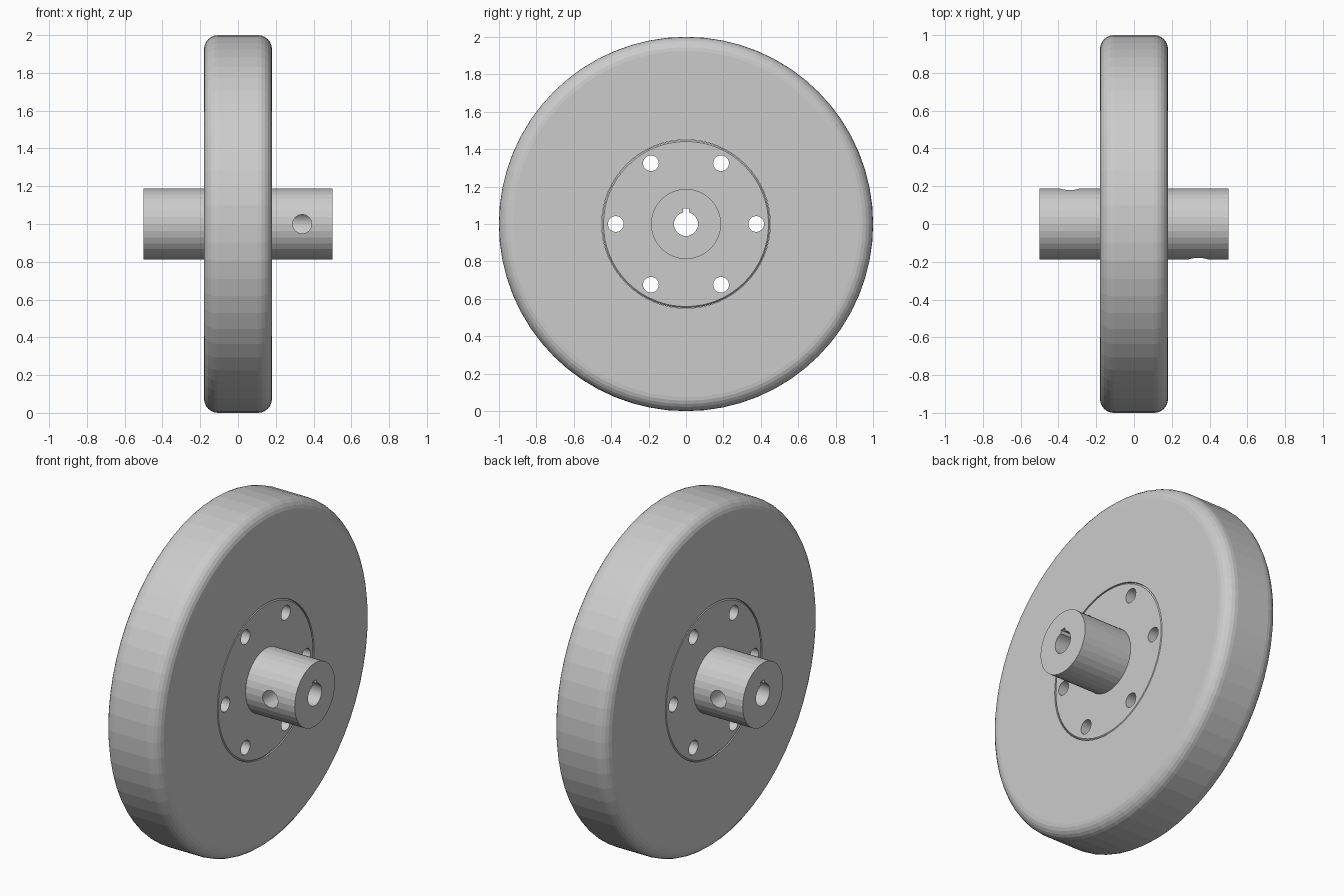
import bpy, bmesh
from math import pi, sin, cos
from mathutils import Matrix, Vector

if "Cube" in bpy.data.objects:
    bpy.data.objects.remove(bpy.data.objects["Cube"])

CZ = 1.0  # axle height


def finish(name, bm):
    bmesh.ops.recalc_face_normals(bm, faces=bm.faces[:])
    mesh = bpy.data.meshes.new(name)
    bm.to_mesh(mesh)
    bm.free()
    ob = bpy.data.objects.new(name, mesh)
    bpy.context.collection.objects.link(ob)
    return ob


def revolve(name, profile, segments):
    """Spin a closed (x, radius) profile round the axle."""
    bm = bmesh.new()
    rings = []
    for i in range(segments):
        a = 2 * pi * i / segments
        rings.append([bm.verts.new((x, r * cos(a), CZ + r * sin(a))) for x, r in profile])
    n = len(profile)
    for i in range(segments):
        p, q = rings[i], rings[(i + 1) % segments]
        for j in range(n):
            k = (j + 1) % n
            bm.faces.new((p[j], p[k], q[k], q[j]))
    return finish(name, bm)


def rod(name, centre, radius, length, axis):
    rot = Vector((0, 0, 1)).rotation_difference(Vector(axis)).to_matrix().to_4x4()
    bm = bmesh.new()
    bmesh.ops.create_cone(bm, cap_ends=True, segments=32, radius1=radius, radius2=radius,
                          depth=length, matrix=Matrix.Translation(centre) @ rot)
    return finish(name, bm)


def cut(ob, cutters):
    bpy.context.view_layer.objects.active = ob
    for c in cutters:
        c.hide_render = True
        m = ob.modifiers.new("cut", 'BOOLEAN')
        m.operation, m.solver, m.object = 'DIFFERENCE', 'EXACT', c
        bpy.ops.object.modifier_apply(modifier=m.name)
        bpy.data.objects.remove(c)


# Tyre: thick ring with rounded shoulders
W, F = 0.18, 0.075
shoulder = [(W - F + F * cos(a), 1 - F + F * sin(a)) for a in (pi / 2 * i / 6 for i in range(7))]
profile = [(W, 0.45)] + shoulder + [(-x, r) for x, r in reversed(shoulder)] + [(-W, 0.45)]
revolve("tyre", profile, 64)

# Flange: flush disc with a fine chamfer and six bolt holes
C = 0.008
half = [(W, 0.18), (W, 0.449 - C), (W - C, 0.449)]
flange = revolve("flange", half + [(-x, r) for x, r in reversed(half)], 64)
cut(flange, [rod("bolt_cutter", (0, 0.375 * cos(a), CZ + 0.375 * sin(a)), 0.042, 1, (1, 0, 0))
             for a in (pi / 3 * i for i in range(6))])

# Hub: long bored barrel with keyway and a set-screw hole at each end
hub = revolve("hub", [(0.5, 0.064), (0.5, 0.187), (-0.5, 0.187), (-0.5, 0.064)], 32)
bm = bmesh.new()
bmesh.ops.create_cube(bm, size=1, matrix=Matrix.Translation((0, 0, CZ + 0.04)) @ Matrix.Diagonal((1.2, 0.034, 0.084, 1)))
cutters = [finish("keyway_cutter", bm)]
for s in (1, -1):
    cutters.append(rod("screw_cutter", (0.34 * s, -0.165 * s, CZ), 0.05, 0.27, (0, 1, 0)))
cut(hub, cutters)
